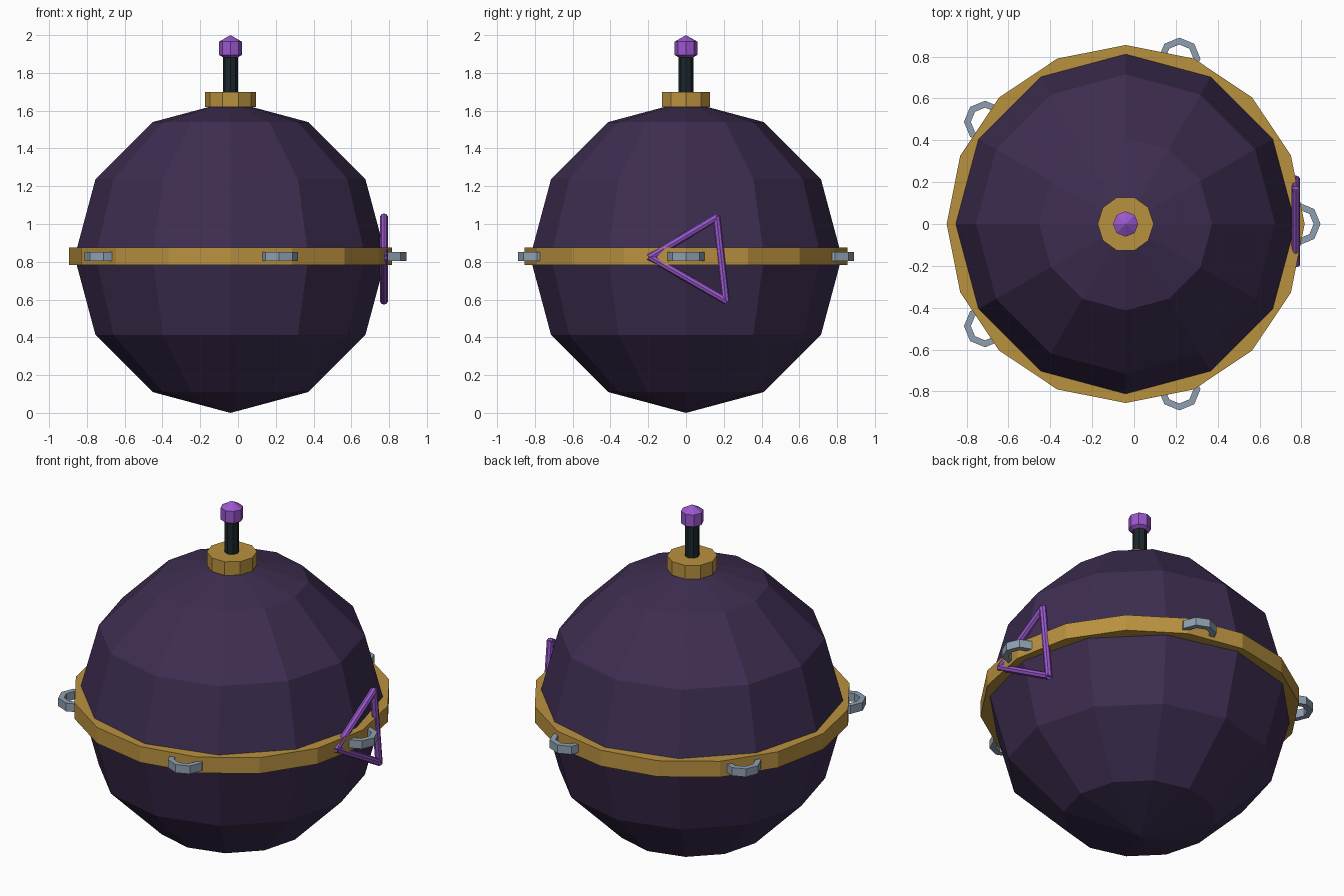
import bpy, bmesh, math
from mathutils import Vector

if "Cube" in bpy.data.objects:
    bpy.data.objects.remove(bpy.data.objects["Cube"])

CX, CZ = -0.04, 0.827   # axis of the round body, height of its middle


def material(name, hex_code):
    m = bpy.data.materials.new(name)
    rgb = [int(hex_code[i:i + 2], 16) / 255 for i in (0, 2, 4)]
    lin = [c / 12.92 if c <= 0.04045 else ((c + 0.055) / 1.055) ** 2.4 for c in rgb]
    m.diffuse_color = (*lin, 1)
    m.use_nodes = True
    m.node_tree.nodes["Principled BSDF"].inputs["Base Color"].default_value = m.diffuse_color
    return m


SHELL = material("dark purple shell", "3D2D50")
GOLD = material("gold", "B9913F")
STEEL = material("steel grey", "8FA0B0")
FUSE = material("black fuse", "1C272D")
VIOLET = material("bright violet", "9A58CE")


def finish(name, bm, mat):
    bmesh.ops.recalc_face_normals(bm, faces=bm.faces)
    me = bpy.data.meshes.new(name)
    bm.to_mesh(me)
    bm.free()
    me.materials.append(mat)
    ob = bpy.data.objects.new(name, me)
    bpy.context.collection.objects.link(ob)
    return ob


def lathe(name, profile, sides, mat, loc=(CX, 0, 0)):
    """Turn a closed (radius, z) profile around z; radius 0 gives poles."""
    bm = bmesh.new()
    rings = []
    for r, z in profile:
        rings.append([bm.verts.new((r * math.cos(2 * math.pi * i / sides),
                                    r * math.sin(2 * math.pi * i / sides), z))
                      for i in range(sides)] if r > 0 else [bm.verts.new((0, 0, z))] * sides)
    pairs = list(zip(rings, rings[1:]))
    if profile[0][0] > 0:               # ring-shaped part
        pairs.append((rings[-1], rings[0]))
    for a, b in pairs:
        for i in range(sides):
            j = (i + 1) % sides
            corners = list(dict.fromkeys((a[i], a[j], b[j], b[i])))
            if len(corners) > 2:
                bm.faces.new(corners)
    ob = finish(name, bm, mat)
    ob.location = loc
    return ob


def disc(name, r, z0, z1, sides, mat):
    return lathe(name, [(0, z0), (r, z0), (r, z1), (0, z1)], sides, mat)


def ball(name, r, z, sides, rows, mat):
    prof = [(r * math.sin(math.pi * k / rows) if 0 < k < rows else 0,
             z - r * math.cos(math.pi * k / rows)) for k in range(rows + 1)]
    return lathe(name, prof, sides, mat)


# body, belt and top fittings
ball("body", 0.825, 0.825, 12, 6, SHELL)
disc("belt", 0.855, 0.782, 0.876, 16, GOLD)
disc("collar", 0.134, 1.62, 1.70, 10, GOLD)
disc("fuse", 0.039, 1.60, 1.90, 8, FUSE)
ball("fuse_tip", 0.07, 1.93, 8, 3, VIOLET)

# five steel loops around the belt, all square to the axes
h = 0.024
for n in range(5):
    a = 2 * math.pi * n / 5
    lathe(f"loop_{n + 1}", [(0.068, -h), (0.101, -h), (0.101, h), (0.068, h)], 8, STEEL,
          (CX + 0.83 * math.cos(a), 0.83 * math.sin(a), CZ))

# triangle mark of three rods on the right side
corners = [Vector((0.773, y, z)) for y, z in ((-0.19, 0.825), (0.162, 1.035), (0.211, 0.594))]
for n in range(3):
    p, q = corners[n], corners[(n + 1) % 3]
    bm = bmesh.new()
    bmesh.ops.create_cone(bm, cap_ends=True, segments=8, radius1=0.02, radius2=0.02,
                          depth=(q - p).length + 0.015)
    rod = finish(f"triangle_rod_{n + 1}", bm, VIOLET)
    rod.rotation_mode = 'QUATERNION'
    rod.rotation_quaternion = (q - p).to_track_quat('Z', 'Y')
    rod.location = (p + q) / 2
